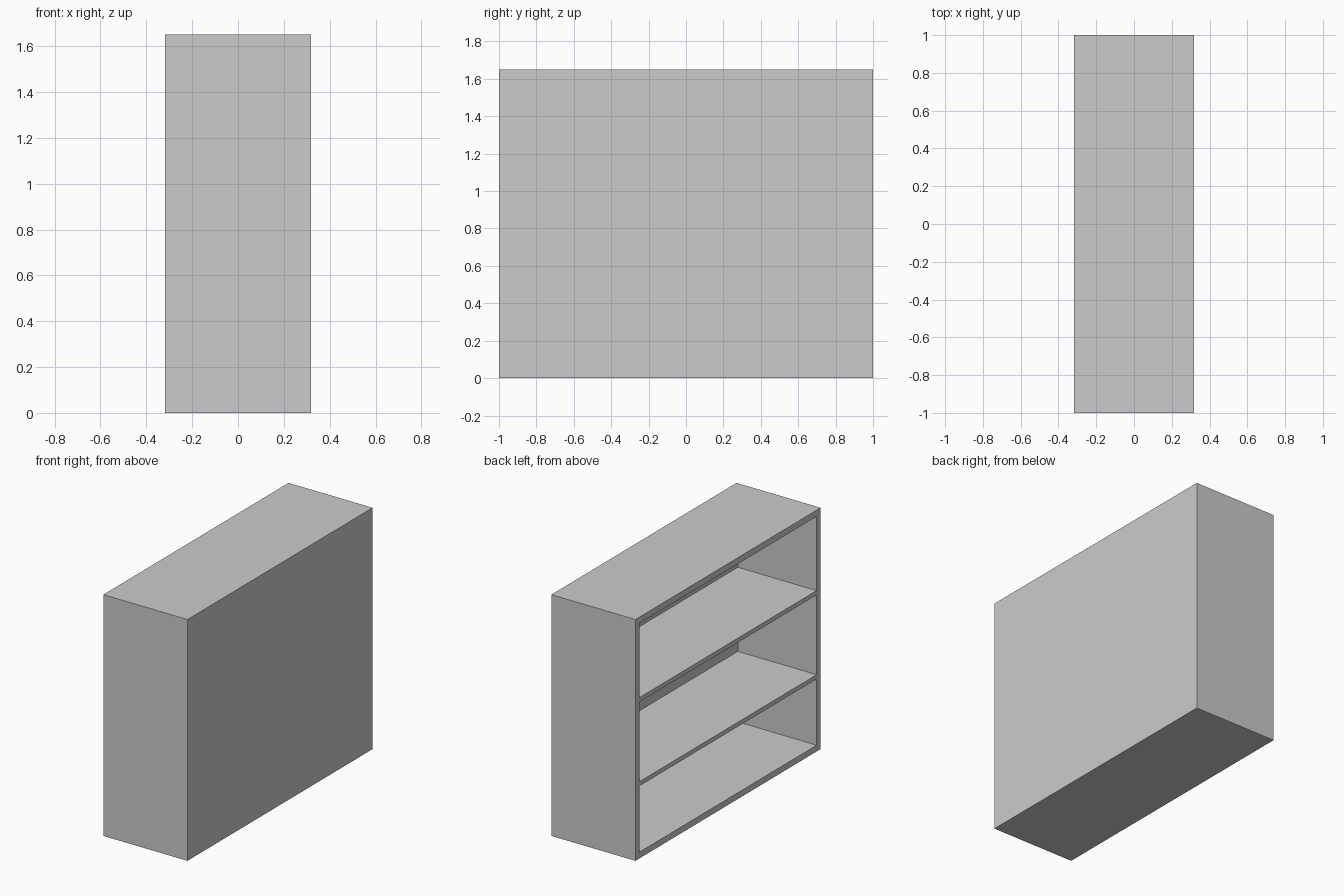
import bpy

if "Cube" in bpy.data.objects:
    bpy.data.objects.remove(bpy.data.objects["Cube"])

X, Y, H = 0.318, 1.0, 1.65   # half depth, half width, height
T = 0.043                    # case panel thickness
BACK = 0.04                  # back panel thickness


def box(name, lo, hi):
    bpy.ops.mesh.primitive_cube_add(
        size=1, location=[(a + b) / 2 for a, b in zip(lo, hi)])
    ob = bpy.context.object
    ob.name = name
    ob.scale = [b - a for a, b in zip(lo, hi)]
    bpy.ops.object.transform_apply(location=False, rotation=False, scale=True)
    return ob


# Side panels, full height
box("side_panel_a", (-X, -Y, 0), (X, -Y + T, H))
box("side_panel_b", (-X, Y - T, 0), (X, Y, H))

# Top and bottom boards between the sides
box("bottom_board", (-X, -Y + T, 0), (X, Y - T, T))
box("top_board", (-X, -Y + T, H - T), (X, Y - T, H))

# Back panel closing the +x side
box("back_panel", (X - BACK, -Y + T, T), (X, Y - T, H - T))

# Two shelves, flush with the open -x side
for i, (z0, z1) in enumerate([(0.495, 0.525), (1.07, 1.10)]):
    box(f"shelf_{i + 1}", (-X, -Y + T, z0), (X - BACK, Y - T, z1))
